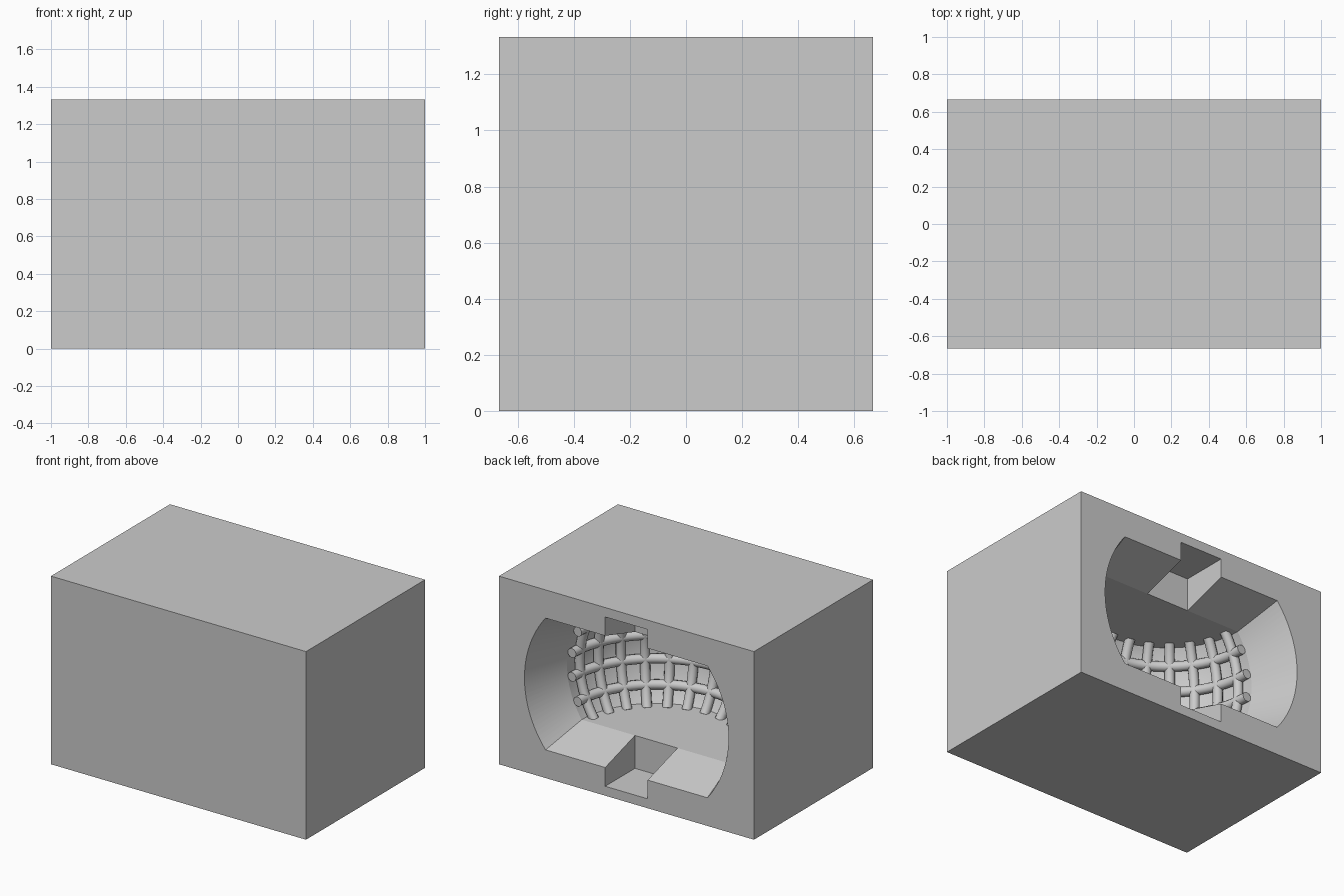
import bpy, bmesh
from math import sin, cos, asin, pi, radians

old = bpy.data.objects.get("Cube")
if old:
    bpy.data.objects.remove(old, do_unlink=True)

W, D, H = 2.0, 4 / 3, 4 / 3          # block size
MID = H / 2                          # height of the cavity axis
BACK, THROAT = D / 2, D / 4          # y of the opening and of the funnel's end
ARC = 32                             # points on each side arc

grey = bpy.data.materials.new("plain_grey")
grey.use_nodes = True
grey.diffuse_color = (0.6, 0.6, 0.6, 1)
grey.node_tree.nodes["Principled BSDF"].inputs["Base Color"].default_value = (0.6, 0.6, 0.6, 1)


def add_object(name, data):
    obj = bpy.data.objects.new(name, data)
    bpy.context.collection.objects.link(obj)
    data.materials.append(grey)
    return obj


def activate(obj):
    bpy.ops.object.select_all(action="DESELECT")
    obj.select_set(True)
    bpy.context.view_layer.objects.active = obj


def mesh_object(name, bm):
    mesh = bpy.data.meshes.new(name)
    bm.to_mesh(mesh)
    bm.free()
    return add_object(name, mesh)


def box(name, size, centre):
    bm = bmesh.new()
    bmesh.ops.create_cube(bm, size=1)
    for v in bm.verts:
        v.co = [c * s + o for c, s, o in zip(v.co, size, centre)]
    return mesh_object(name, bm)


def flat_ellipse(y, a, b, h):
    """Ellipse across the cavity, cut flat at height h above and below."""
    t = asin(min(1, h / b)) if b > 1e-6 else pi / 2
    angles = [-t + 2 * t * i / (ARC - 1) for i in range(ARC)]
    angles += [pi + w for w in angles]
    return [(a * cos(w), y, MID + b * sin(w)) for w in angles]


def cavity():
    """Funnel mouth leading into a half-ellipsoid with flat floor and ceiling."""
    a, b, h = 0.7, 0.667, 0.367
    k = 1.1                          # run the funnel a little past the back face
    rings = [flat_ellipse(THROAT + k * (BACK - THROAT), a + 0.1 * k, b + 0.1 * k, h + 0.1 * k)]
    edge = pi / 2 - asin(h / b)      # where the flats run out
    steps = [edge * i / 12 for i in range(12)]
    steps += [edge + (pi / 2 - edge) * i / 8 for i in range(9)]
    for u in steps:
        rings.append(flat_ellipse(THROAT - a * sin(u), a * cos(u), b * cos(u), h))
    bm = bmesh.new()
    rows = [[bm.verts.new(p) for p in ring] for ring in rings]
    n = len(rows[0])
    bm.faces.new(rows[0])
    for r, s in zip(rows, rows[1:]):
        for i in range(n):
            j = (i + 1) % n
            bm.faces.new((r[i], r[j], s[j], s[i]))
    bmesh.ops.remove_doubles(bm, verts=bm.verts, dist=1e-5)
    bmesh.ops.recalc_face_normals(bm, faces=bm.faces)
    return mesh_object("cavity_cutter", bm)


# Block with the chamber and the top and bottom notches cut from its back
block = box("block", (W, D, H), (0, 0, MID))
depth = 0.4
cutters = [cavity(), box("notch_cutter", (1 / 3, depth, 1.2), (0, THROAT + depth / 2, MID))]
activate(block)
for cutter in cutters:
    cutter.hide_render = True
    mod = block.modifiers.new("cut", "BOOLEAN")
    mod.operation, mod.solver, mod.object = "DIFFERENCE", "EXACT", cutter
    bpy.ops.object.modifier_apply(modifier=mod.name)
for cutter in cutters:
    bpy.data.objects.remove(cutter, do_unlink=True)
bpy.ops.object.shade_smooth_by_angle(angle=radians(12))


# Grid of round bars lining the chamber wall
def on_wall(turn, lift):
    r = 0.667
    return (r * cos(lift) * cos(turn), THROAT - r * cos(lift) * sin(turn),
            MID + 0.97 * r * sin(lift))


def bars(name, paths):
    curve = bpy.data.curves.new(name, "CURVE")
    curve.dimensions = "3D"
    curve.bevel_depth = 0.033
    curve.bevel_resolution = 4
    curve.use_fill_caps = True
    for path in paths:
        spline = curve.splines.new("POLY")
        spline.points.add(len(path) - 1)
        for point, p in zip(spline.points, path):
            point.co = (*p, 1)
    obj = add_object(name, curve)
    activate(obj)
    bpy.ops.object.convert(target="MESH")
    bpy.ops.object.shade_smooth_by_angle(angle=radians(40))


turns = [radians(7.5 + 13.75 * i) for i in range(13)]
lifts = [radians(-22.5 + 15 * i) for i in range(4)]
bars("upright_bars", [[on_wall(t, radians(3 * j)) for j in range(-12, 13)] for t in turns])
bars("level_bars", [[on_wall(radians(4 * j), f) for j in range(46)] for f in lifts])
